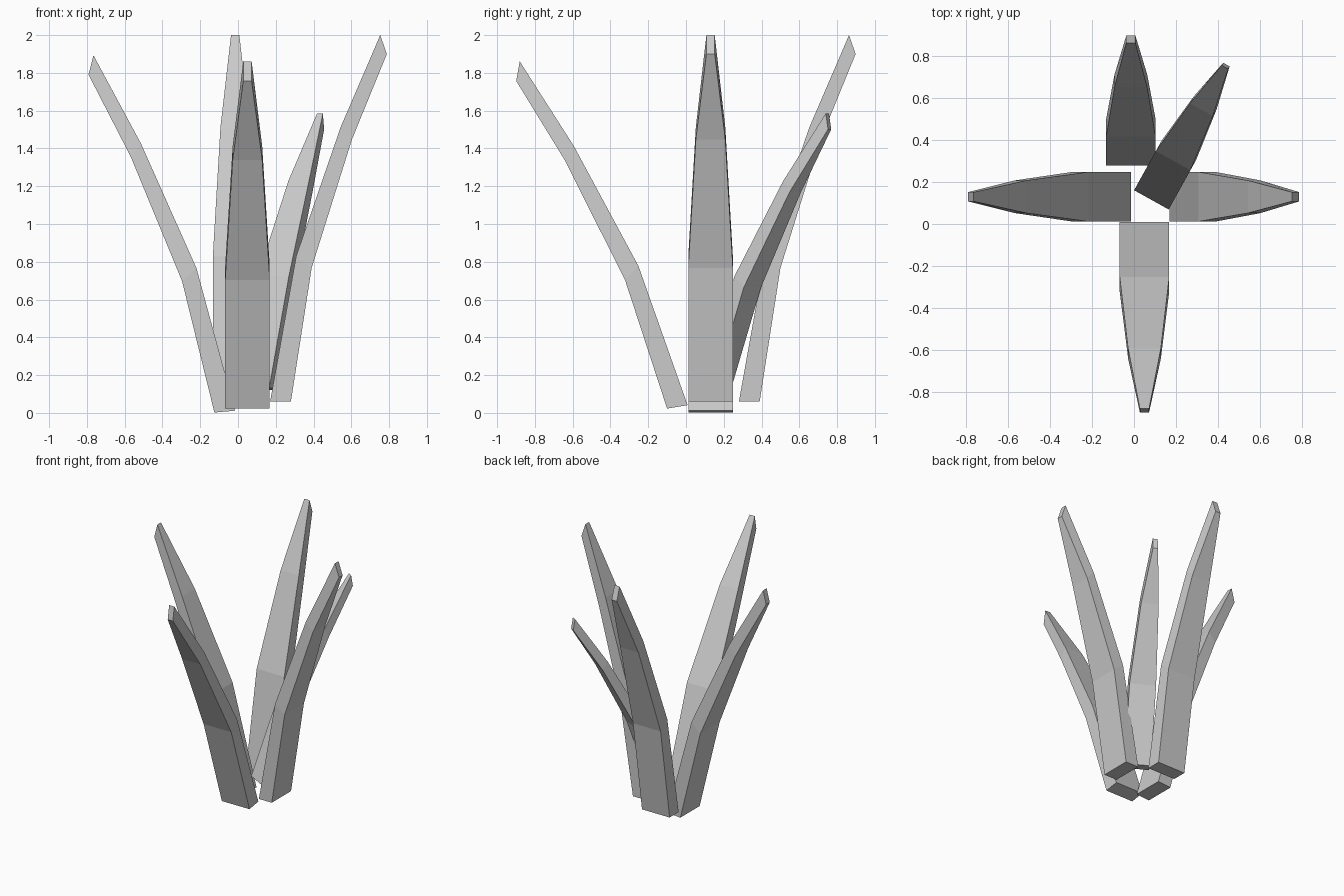
import bpy, bmesh
from math import radians
from mathutils import Matrix

if "Cube" in bpy.data.objects:
    bpy.data.objects.remove(bpy.data.objects["Cube"])

# Leaf side profile: outer (r, z), inner (r, z), half width; origin at outer base edge
RINGS = [
    ((0.0, 0.0), (-0.11, 0.0), 0.118),
    ((0.11, 0.708), (0.028, 0.77), 0.118),
    ((0.323, 1.387), (0.263, 1.452), 0.078),
    ((0.508, 1.84), (0.473, 1.94), 0.022),
]


def leaf(name, base, heading, tilt, scale=1.0):
    """Bent tapering blade, leaning outward by tilt and turned to heading (degrees)."""
    bm = bmesh.new()
    rings = []
    for (ro, zo), (ri, zi), w in RINGS:
        corners = [(ro, -w, zo), (ro, w, zo), (ri, w, zi), (ri, -w, zi)]
        rings.append([bm.verts.new(c) for c in corners])
    bm.faces.new(rings[0])
    bm.faces.new(rings[-1])
    for a, b in zip(rings, rings[1:]):
        for i in range(4):
            j = (i + 1) % 4
            bm.faces.new((a[i], a[j], b[j], b[i]))
    bmesh.ops.transform(bm, verts=bm.verts, matrix=(
        Matrix.Translation(base)
        @ Matrix.Rotation(radians(heading), 4, 'Z')
        @ Matrix.Rotation(radians(tilt), 4, 'Y')
        @ Matrix.Scale(scale, 4)))
    bmesh.ops.recalc_face_normals(bm, faces=bm.faces)
    mesh = bpy.data.meshes.new(name)
    bm.to_mesh(mesh)
    bm.free()
    bpy.context.collection.objects.link(bpy.data.objects.new(name, mesh))


# Four large leaves around the centre
leaf("right_leaf", (0.28, 0.13, 0.06), 0, 0)
leaf("back_leaf", (-0.015, 0.39, 0.06), 90, 0)
leaf("left_leaf", (-0.125, 0.13, 0.002), 180, 5)
leaf("front_leaf", (0.05, -0.10, 0.023), -90, 9.3)
# Smaller diagonal leaf
leaf("small_leaf", (0.125, 0.191, 0.12), 61, 9.8, 0.8)
